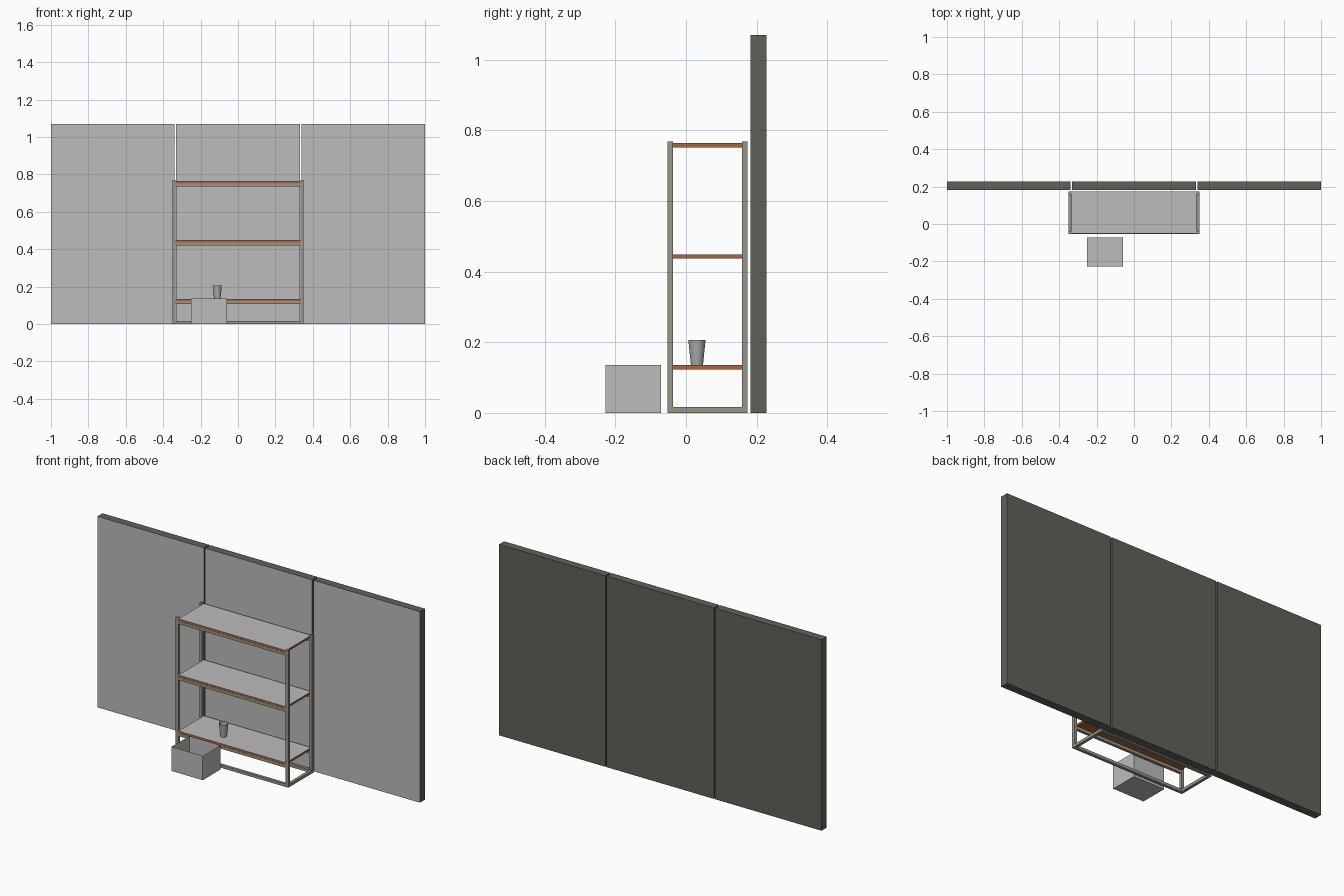
import bpy, bmesh, math
from mathutils import Vector

cube = bpy.data.objects.get("Cube")
if cube:
    bpy.data.objects.remove(cube, do_unlink=True)


def material(name, rgb):
    """Flat material from sRGB 0-255 values."""
    lin = [((c / 255 + 0.055) / 1.055) ** 2.4 for c in rgb]
    m = bpy.data.materials.new(name)
    m.use_nodes = True
    m.diffuse_color = (*lin, 1)
    bsdf = next(n for n in m.node_tree.nodes if n.type == 'BSDF_PRINCIPLED')
    bsdf.inputs["Base Color"].default_value = (*lin, 1)
    return m


LIGHT = material("light_grey", (188, 188, 188))
DARK = material("dark_olive_grey", (97, 97, 90))
METAL = material("olive_metal", (150, 150, 136))
WOOD = material("orange_wood", (174, 102, 56))
CUP = material("cup_grey", (172, 172, 170))


def finish(name, bm, mats):
    mesh = bpy.data.meshes.new(name)
    bm.to_mesh(mesh)
    bm.free()
    for m in mats:
        mesh.materials.append(m)
    obj = bpy.data.objects.new(name, mesh)
    bpy.context.collection.objects.link(obj)
    return obj


def box(name, lo, hi, mats, accent=None, drop=None):
    """Box between two corners; faces along accent get the second material,
    faces along drop are removed."""
    bm = bmesh.new()
    bmesh.ops.create_cube(bm, size=1)
    lo, hi = Vector(lo), Vector(hi)
    for v in bm.verts:
        v.co = (lo + hi) / 2 + v.co * (hi - lo)
    bm.normal_update()
    if accent:
        for f in bm.faces:
            f.material_index = int(f.normal.dot(Vector(accent)) > 0.9)
    if drop:
        gone = [f for f in bm.faces if f.normal.dot(Vector(drop)) > 0.9]
        bmesh.ops.delete(bm, geom=gone, context='FACES')
    return finish(name, bm, mats)


# Wall panels: dark board with a light front face
for name, x0, x1 in (("right", -1, -0.34), ("middle", -0.332, 0.332), ("left", 0.34, 1)):
    box("wall_panel_" + name, (x0, 0.183, 0), (x1, 0.228, 1.07),
        [DARK, LIGHT], accent=(0, -1, 0))

# Rack frame
T = 0.016                       # tube width
XO, XI = 0.349, 0.333           # outer and inner side of the posts
YF, YB = -0.053, 0.174          # front and back of the rack
SHELF_TOPS = {"lower": 0.135, "middle": 0.449, "upper": 0.764}
SHELF_THICK = 0.012

for side, s in (("left", 1), ("right", -1)):
    x0, x1 = sorted((s * XI, s * XO))
    for end, y in (("front", YF), ("back", YB - T)):
        box(f"{end}_{side}_post", (x0, y, 0), (x1, y + T, 0.769), [METAL])
    box(f"{side}_base_rail", (x0, YF + T, 0), (x1, YB - T, T), [METAL])

# Long rails at the base and beneath each shelf
rails = {"base": 0.0}
rails.update({k: z - SHELF_THICK - T for k, z in SHELF_TOPS.items()})
for level, z in rails.items():
    for end, y in (("front", YF), ("back", YB - T)):
        box(f"{level}_{end}_rail", (-XI, y, z), (XI, y + T, z + T), [METAL])

# Shelves: wood boards with a light top
for level, z in SHELF_TOPS.items():
    box(f"{level}_shelf", (-XI, YF + 0.001, z - SHELF_THICK), (XI, YB - 0.001, z),
        [WOOD, LIGHT], accent=(0, 0, 1))

# Open thin-walled storage box on the floor
box("storage_box", (-0.252, -0.228, 0), (-0.059, -0.071, 0.136), [LIGHT], drop=(0, 0, 1))

# Tapered cup on the lower shelf, spun from a profile
bm = bmesh.new()
profile = [(0, 0.0), (0.017, 0.0), (0.0245, 0.072), (0.0225, 0.072), (0.0155, 0.004), (0, 0.004)]
verts = [bm.verts.new((r, 0, z)) for r, z in profile]
edges = [bm.edges.new(p) for p in zip(verts, verts[1:])]
bmesh.ops.spin(bm, geom=verts + edges, cent=(0, 0, 0), axis=(0, 0, 1),
               angle=2 * math.pi, steps=32)
bmesh.ops.remove_doubles(bm, verts=bm.verts, dist=1e-5)
bmesh.ops.recalc_face_normals(bm, faces=bm.faces)
cup = finish("cup", bm, [CUP])
cup.location = (-0.111, 0.031, SHELF_TOPS["lower"])
bpy.ops.object.select_all(action='DESELECT')
cup.select_set(True)
bpy.context.view_layer.objects.active = cup
bpy.ops.object.shade_smooth_by_angle(angle=math.radians(35))
